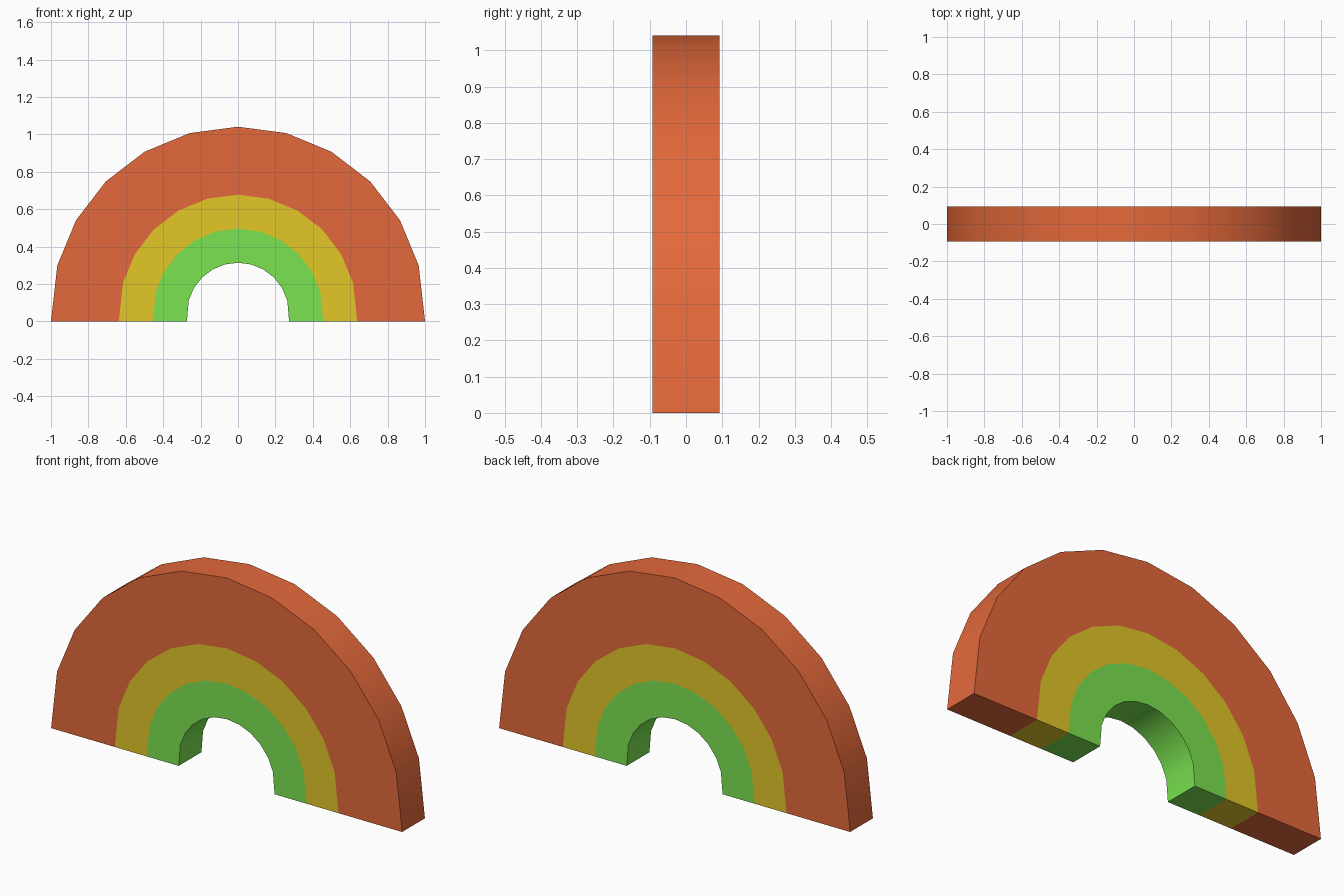
import bpy, bmesh, math

if "Cube" in bpy.data.objects:
    bpy.data.objects.remove(bpy.data.objects["Cube"])

RADII = [1.0, 0.637, 0.455, 0.273]   # band borders, outside to inside
LIFT = 0.041                         # arc centre height above the ground
HALF = 0.0925                        # half thickness
STEPS = 12                           # segments per half circle


def linear(c):
    c /= 255
    return c / 12.92 if c <= 0.04045 else ((c + 0.055) / 1.055) ** 2.4


def material(name, rgb):
    m = bpy.data.materials.new(name)
    m.diffuse_color = (*[linear(c) for c in rgb], 1)
    m.use_nodes = True
    m.node_tree.nodes["Principled BSDF"].inputs["Base Color"].default_value = m.diffuse_color
    return m


mats = [material("orange_red", (228, 105, 59)),
        material("yellow", (226, 199, 39)),
        material("green", (122, 227, 80))]

bm = bmesh.new()


def arc(radius, y):
    """Half circle of vertices, with both feet on the ground."""
    verts = []
    for i in range(STEPS + 1):
        a = math.pi * i / STEPS
        z = 0 if i in (0, STEPS) else LIFT + radius * math.sin(a)
        verts.append(bm.verts.new((radius * math.cos(a), y, z)))
    return verts


front = [arc(r, -HALF) for r in RADII]
back = [arc(r, HALF) for r in RADII]


def face(verts, band):
    bm.faces.new(verts).material_index = band


# Coloured bands on front and back, plus their feet
for b in range(3):
    for i in range(STEPS):
        for side in (front, back):
            face((side[b][i], side[b][i + 1], side[b + 1][i + 1], side[b + 1][i]), b)
    for i in (0, STEPS):
        face((front[b][i], front[b + 1][i], back[b + 1][i], back[b][i]), b)

# Outer and inner curved walls
for ring, band in ((0, 0), (3, 2)):
    for i in range(STEPS):
        face((front[ring][i], front[ring][i + 1], back[ring][i + 1], back[ring][i]), band)

bmesh.ops.recalc_face_normals(bm, faces=bm.faces)
mesh = bpy.data.meshes.new("rainbow_arch")
bm.to_mesh(mesh)
bm.free()
for m in mats:
    mesh.materials.append(m)
arch = bpy.data.objects.new("rainbow_arch", mesh)
bpy.context.collection.objects.link(arch)

# Smooth curve, sharp rims
bpy.context.view_layer.objects.active = arch
arch.select_set(True)
bpy.ops.object.shade_smooth_by_angle(angle=math.radians(35))
